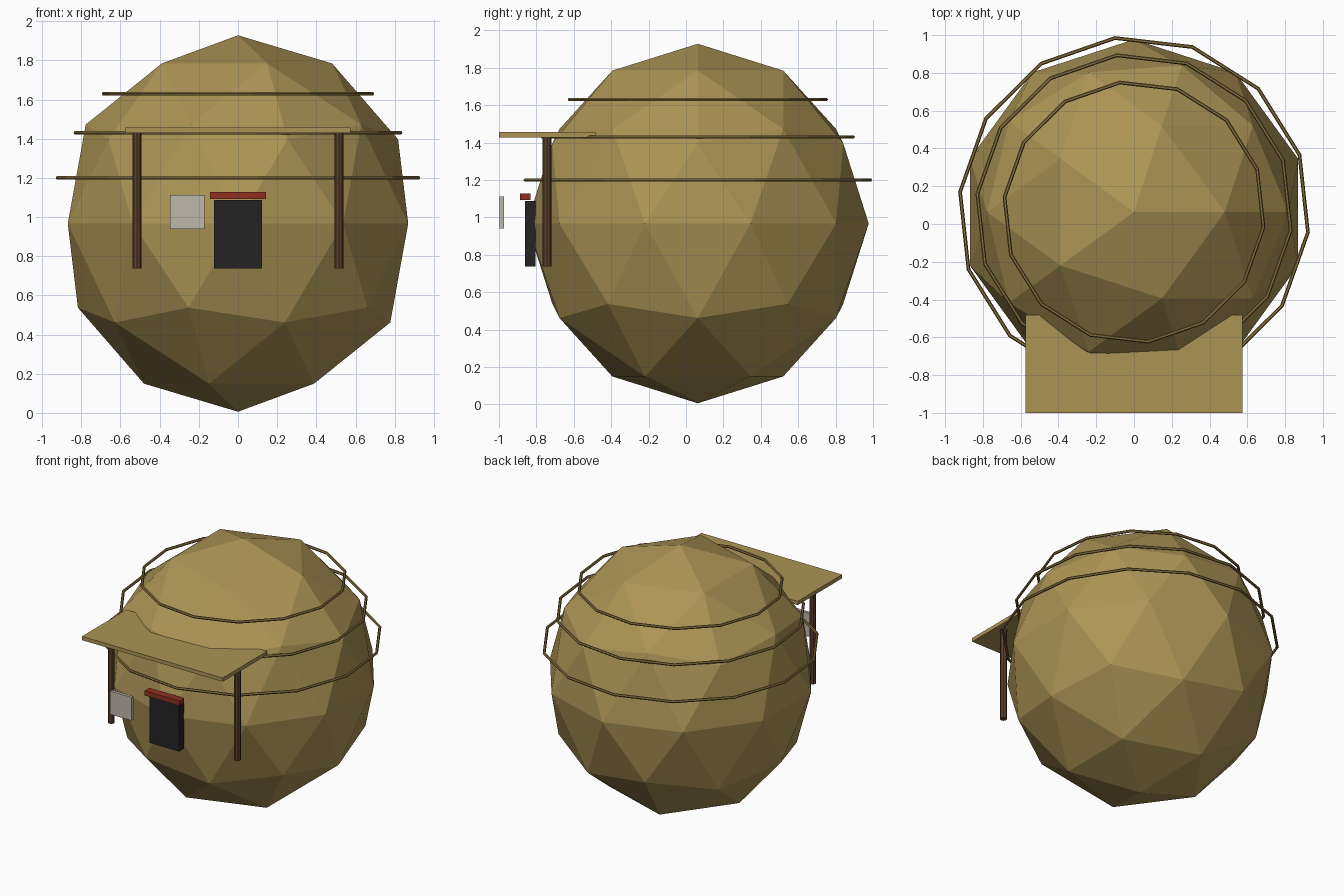
import bpy
import math
from mathutils import Matrix

cube = bpy.data.objects.get("Cube")
if cube:
    bpy.data.objects.remove(cube, do_unlink=True)


def material(name, *rgb):
    """Flat material from 0-255 display colour, stored as linear values."""
    colour = [(c / 255 / 12.92) if c < 11 else ((c / 255 + 0.055) / 1.055) ** 2.4 for c in rgb] + [1]
    mat = bpy.data.materials.new(name)
    mat.use_nodes = True
    mat.diffuse_color = colour
    bsdf = next(n for n in mat.node_tree.nodes if n.type == "BSDF_PRINCIPLED")
    bsdf.inputs["Base Color"].default_value = colour
    return mat


straw = material("straw", 172, 148, 85)
rope = material("rope", 138, 115, 62)
wood = material("dark wood", 92, 64, 46)
black = material("door black", 36, 36, 36)
red = material("lintel red", 142, 48, 32)
pale = material("pale board", 190, 184, 172)


def finish(name, mat):
    obj = bpy.context.object
    obj.name = obj.data.name = name
    obj.data.materials.append(mat)
    return obj


def box(name, mat, low, high):
    """Box between two opposite corners."""
    centre = [(a + b) / 2 for a, b in zip(low, high)]
    bpy.ops.mesh.primitive_cube_add(size=1, location=centre)
    obj = finish(name, mat)
    obj.data.transform(Matrix.Diagonal([b - a for a, b in zip(low, high)] + [1]))
    return obj


CENTRE_Y = 0.063

# Faceted straw body
bpy.ops.mesh.primitive_ico_sphere_add(subdivisions=2, radius=1, location=(0, CENTRE_Y, 0.967))
body = finish("straw_body", straw)
body.data.transform(Matrix.Diagonal((0.914, 0.914, 0.961, 1)))

# Rope bands around the body
for name, radius, z in (("lower", 0.927, 1.2), ("middle", 0.835, 1.43), ("upper", 0.69, 1.63)):
    bpy.ops.mesh.primitive_torus_add(
        major_radius=radius, minor_radius=0.01, major_segments=14, minor_segments=6,
        location=(0, CENTRE_Y, z), rotation=(0, 0, math.radians(19.1)))
    finish(name + "_rope_band", rope)

# Porch roof and its posts
box("porch_roof", straw, (-0.575, -1.0, 1.428), (0.575, -0.483, 1.456))
for side, x in (("left", 0.516), ("right", -0.516)):
    bpy.ops.mesh.primitive_cylinder_add(vertices=8, radius=0.023, depth=0.695,
                                        location=(x, -0.743, 1.085))
    finish(side + "_porch_post", wood)

# Doorway, lintel and notice board
box("door", black, (-0.122, -0.861, 0.738), (0.122, -0.805, 1.087))
box("door_lintel", red, (-0.142, -0.887, 1.092), (0.142, -0.831, 1.127))
box("notice_board", pale, (-0.346, -0.997, 0.94), (-0.172, -0.974, 1.112))
